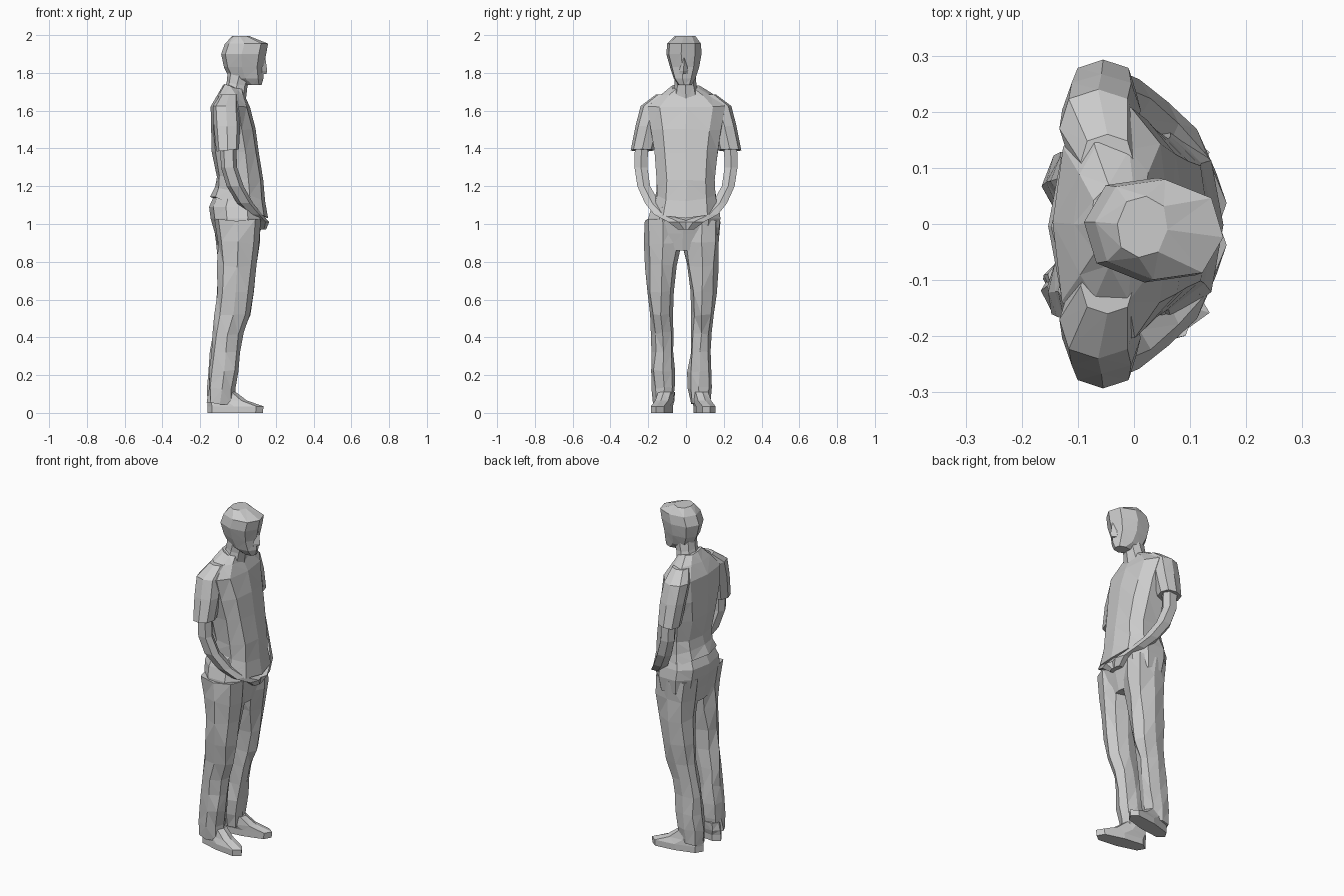
import bpy, bmesh, math, random

random.seed(4)


def loft(name, rings, n=8, power=0.85, side=1, mid=0.0, tilts=None, jitter=0.0, yaw=0.0):
    """Skin through rings (z, x0, x1, y0, y1); side=-1 mirrors about y=mid."""
    bm = bmesh.new()
    loops = []
    for k, (z, x0, x1, y0, y1) in enumerate(rings):
        cx, cy = (x0 + x1) / 2, (y0 + y1) / 2
        tilt = tilts[k] if tilts else 0
        loop = []
        for i in range(n):
            a = 2 * math.pi * i / n
            c, s = math.cos(a), math.sin(a)
            dx = (x1 - x0) / 2 * math.copysign(abs(c) ** power, c)
            dy = (y1 - y0) / 2 * math.copysign(abs(s) ** power, s)
            px = cx + dx * math.cos(yaw) - dy * math.sin(yaw)
            py = cy + dx * math.sin(yaw) + dy * math.cos(yaw)
            px += random.uniform(-jitter, jitter)
            py += random.uniform(-jitter, jitter)
            pz = z + tilt * dx + random.uniform(-jitter, jitter) * 1.5
            loop.append(bm.verts.new((px, mid + side * py, pz)))
        loops.append(loop)
    for lo, hi in zip(loops, loops[1:]):
        for i in range(n):
            j = (i + 1) % n
            bm.faces.new((lo[i], lo[j], hi[j], hi[i]))
    bm.faces.new(loops[0])
    bm.faces.new(loops[-1])
    bmesh.ops.triangulate(bm, faces=bm.faces[:])
    bmesh.ops.recalc_face_normals(bm, faces=bm.faces[:])
    mesh = bpy.data.meshes.new(name)
    bm.to_mesh(mesh)
    bm.free()
    ob = bpy.data.objects.new(name, mesh)
    bpy.context.collection.objects.link(ob)
    return ob


# Head, nose and neck
loft("head", [
    (1.735, 0.04, 0.125, -0.04, 0.03),
    (1.77, -0.045, 0.135, -0.065, 0.05),
    (1.83, -0.075, 0.135, -0.085, 0.07),
    (1.90, -0.09, 0.15, -0.105, 0.083),
    (1.955, -0.07, 0.16, -0.10, 0.08),
    (1.995, -0.03, 0.06, -0.06, 0.05)], yaw=-0.12)
loft("nose", [
    (1.795, 0.10, 0.15, -0.035, 0.01),
    (1.81, 0.10, 0.155, -0.035, 0.01),
    (1.88, 0.10, 0.145, -0.022, 0.0)], n=4)
loft("neck", [
    (1.66, -0.08, 0.04, -0.075, 0.075),
    (1.74, -0.06, 0.05, -0.06, 0.055),
    (1.80, -0.055, 0.075, -0.06, 0.05)], tilts=[-0.3, -0.2, 0])

# Shirt body, with the hem lower at the front
loft("shirt", [
    (1.09, -0.145, 0.158, -0.18, 0.175),
    (1.16, -0.125, 0.145, -0.16, 0.16),
    (1.24, -0.115, 0.135, -0.16, 0.16),
    (1.38, -0.137, 0.113, -0.175, 0.175),
    (1.50, -0.145, 0.093, -0.195, 0.195),
    (1.62, -0.143, 0.06, -0.215, 0.215),
    (1.685, -0.11, 0.035, -0.14, 0.14),
    (1.725, -0.08, 0.03, -0.075, 0.07)],
    n=10, power=0.8, jitter=0.004,
    tilts=[-0.38, -0.25, -0.1, 0, 0, 0, -0.1, -0.3])

# Hips of the trousers
loft("trouser_hips", [
    (0.86, -0.10, 0.09, -0.17, 0.13),
    (0.95, -0.122, 0.115, -0.212, 0.18),
    (1.03, -0.145, 0.138, -0.208, 0.19),
    (1.09, -0.153, 0.14, -0.19, 0.182),
    (1.17, -0.118, 0.12, -0.155, 0.155)], n=10, power=0.8)

for side, label in ((1, "left"), (-1, "right")):
    # Sleeve
    loft(label + "_sleeve", [
        (1.39, -0.115, 0.005, 0.17, 0.293),
        (1.52, -0.128, 0.012, 0.14, 0.267),
        (1.625, -0.133, 0.005, 0.10, 0.24),
        (1.685, -0.095, 0.0, 0.06, 0.16)],
        power=0.8, side=side, tilts=[0.1, 0, 0, 0])
    # Bare arm bending to the hands held together in front
    loft(label + "_arm", [
        (0.97, 0.10, 0.148, -0.025, 0.045),
        (1.01, 0.08, 0.165, -0.025, 0.10),
        (1.05, 0.05, 0.13, 0.07, 0.175),
        (1.11, -0.005, 0.08, 0.135, 0.222),
        (1.20, -0.06, 0.03, 0.185, 0.262),
        (1.30, -0.09, -0.005, 0.20, 0.277),
        (1.44, -0.095, -0.01, 0.195, 0.275)], n=6, side=side)
    # Trouser leg with cloth folds
    loft(label + "_trouser_leg", [
        (0.05, -0.162, -0.02, 0.045, 0.15),
        (0.13, -0.16, -0.015, 0.032, 0.155),
        (0.22, -0.155, 0.0, 0.033, 0.16),
        (0.32, -0.145, 0.008, 0.042, 0.155),
        (0.42, -0.133, 0.025, 0.045, 0.158),
        (0.52, -0.12, 0.06, 0.05, 0.168),
        (0.64, -0.11, 0.08, 0.04, 0.182),
        (0.78, -0.106, 0.098, 0.022, 0.192),
        (0.90, -0.11, 0.112, 0.004, 0.198),
        (1.02, -0.13, 0.12, 0.004, 0.20)],
        power=0.8, side=side, mid=-0.022, jitter=0.006)
    # Shoe, turned outward
    loft(label + "_shoe", [
        (0.0, -0.165, 0.135, 0.068, 0.158),
        (0.035, -0.165, 0.138, 0.068, 0.158),
        (0.065, -0.163, 0.05, 0.052, 0.142),
        (0.11, -0.155, -0.01, 0.045, 0.132)],
        power=0.7, side=side, mid=-0.015, yaw=0.2)
